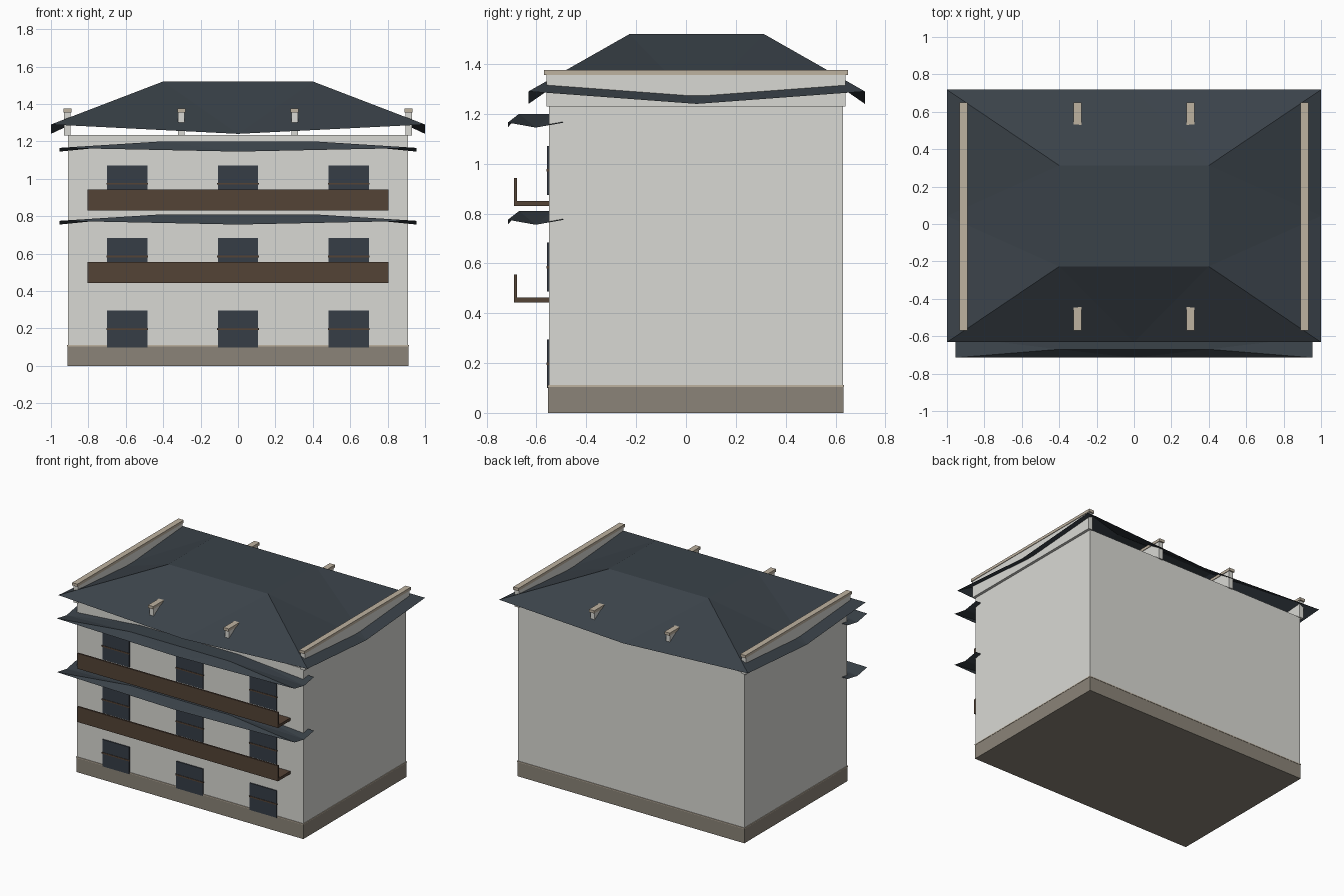
import bpy
from mathutils import Vector

cube = bpy.data.objects.get("Cube")
if cube:
    bpy.data.objects.remove(cube, do_unlink=True)


def material(name, rgb):
    linear = [((c / 255 + 0.055) / 1.055) ** 2.4 for c in rgb] + [1]
    mat = bpy.data.materials.new(name)
    mat.use_nodes = True
    mat.diffuse_color = linear
    mat.node_tree.nodes["Principled BSDF"].inputs["Base Color"].default_value = linear
    return mat


plaster = material("pale plaster", (217, 217, 212))
stone = material("grey stone", (139, 132, 120))
trim = material("light stone trim", (190, 178, 160))
slate = material("dark slate", (58, 66, 73))
glass = material("window dark", (54, 61, 70))
wood = material("brown wood", (84, 67, 54))


def mesh_object(name, verts, faces, mat):
    mesh = bpy.data.meshes.new(name)
    mesh.from_pydata(verts, [], faces)
    mesh.materials.append(mat)
    obj = bpy.data.objects.new(name, mesh)
    bpy.context.collection.objects.link(obj)
    return obj


def box(name, x, y, z, mat):
    """Box from a (low, high) pair on each axis."""
    verts = [(a, b, c) for c in z for a, b in
             ((x[0], y[0]), (x[1], y[0]), (x[1], y[1]), (x[0], y[1]))]
    faces = [(3, 2, 1, 0), (4, 5, 6, 7)]
    faces += [(i, (i + 1) % 4, (i + 1) % 4 + 4, i + 4) for i in range(4)]
    return mesh_object(name, verts, faces, mat)


def swept_roof(name, outer, inner, y_mid, z_corner, z_sag, z_top):
    """Open hipped sheet with raised corners, sagging eaves and a flat top."""
    signs = ((-1, -1), (1, -1), (1, 1), (-1, 1))
    corners = [Vector((sx * outer[0], y_mid + sy * outer[1], z_corner)) for sx, sy in signs]
    mids = [(corners[i] + corners[(i + 1) % 4]) / 2 for i in range(4)]
    for m in mids:
        m.z = z_sag
    top = [(sx * inner[0], y_mid + sy * inner[1], z_top) for sx, sy in signs]
    faces = [(8, 9, 10, 11)]
    for i in range(4):
        j = (i + 1) % 4
        faces += [(i, i + 4, i + 8), (i + 4, j, j + 8), (i + 4, j + 8, i + 8)]
    return mesh_object(name, corners + mids + top, faces, slate)


# Building body, stone base and the thin ledge above it
box("walls", (-0.91, 0.91), (-0.55, 0.63), (0.1, 1.235), plaster)
box("base", (-0.912, 0.912), (-0.553, 0.633), (0, 0.104), stone)
box("base_ledge", (-0.914, 0.914), (-0.555, 0.635), (0.104, 0.111), trim)

# Main roof and the two front canopies
swept_roof("main_roof", (1, 0.675), (0.4, 0.27), 0.043, 1.29, 1.24, 1.52)
for name, z in (("lower", 0.81), ("upper", 1.2)):
    swept_roof(name + "_canopy", (0.955, 0.112), (0.4, 0.067), -0.603,
               z - 0.035, z - 0.055, z)

# Dividing walls that break through the roof, each with a coping
for i, x in enumerate((-0.912, -0.303, 0.303, 0.912)):
    box(f"parapet_wall_{i + 1}", (x - 0.017, x + 0.017), (-0.56, 0.64), (1.23, 1.355), plaster)
    box(f"parapet_coping_{i + 1}", (x - 0.021, x + 0.021), (-0.57, 0.65), (1.355, 1.375), trim)

# Balconies: floor slab and solid front panel
for name, z in (("lower", 0.443), ("upper", 0.83)):
    box(name + "_balcony_floor", (-0.805, 0.805), (-0.68, -0.55), (z, z + 0.02), wood)
    box(name + "_balcony_panel", (-0.805, 0.805), (-0.69, -0.678), (z, z + 0.112), wood)

# Windows with a crossbar on each floor
for floor, z in enumerate((0.197, 0.585, 0.973)):
    for side, x in (("right", -0.592), ("middle", 0), ("left", 0.592)):
        name = f"floor_{floor + 1}_{side}_window"
        box(name, (x - 0.108, x + 0.108), (-0.557, -0.549),
            (z - 0.098, z + 0.098), glass)
        box(name + "_bar", (x - 0.111, x + 0.111), (-0.56, -0.549),
            (z - 0.005, z + 0.005), wood)
